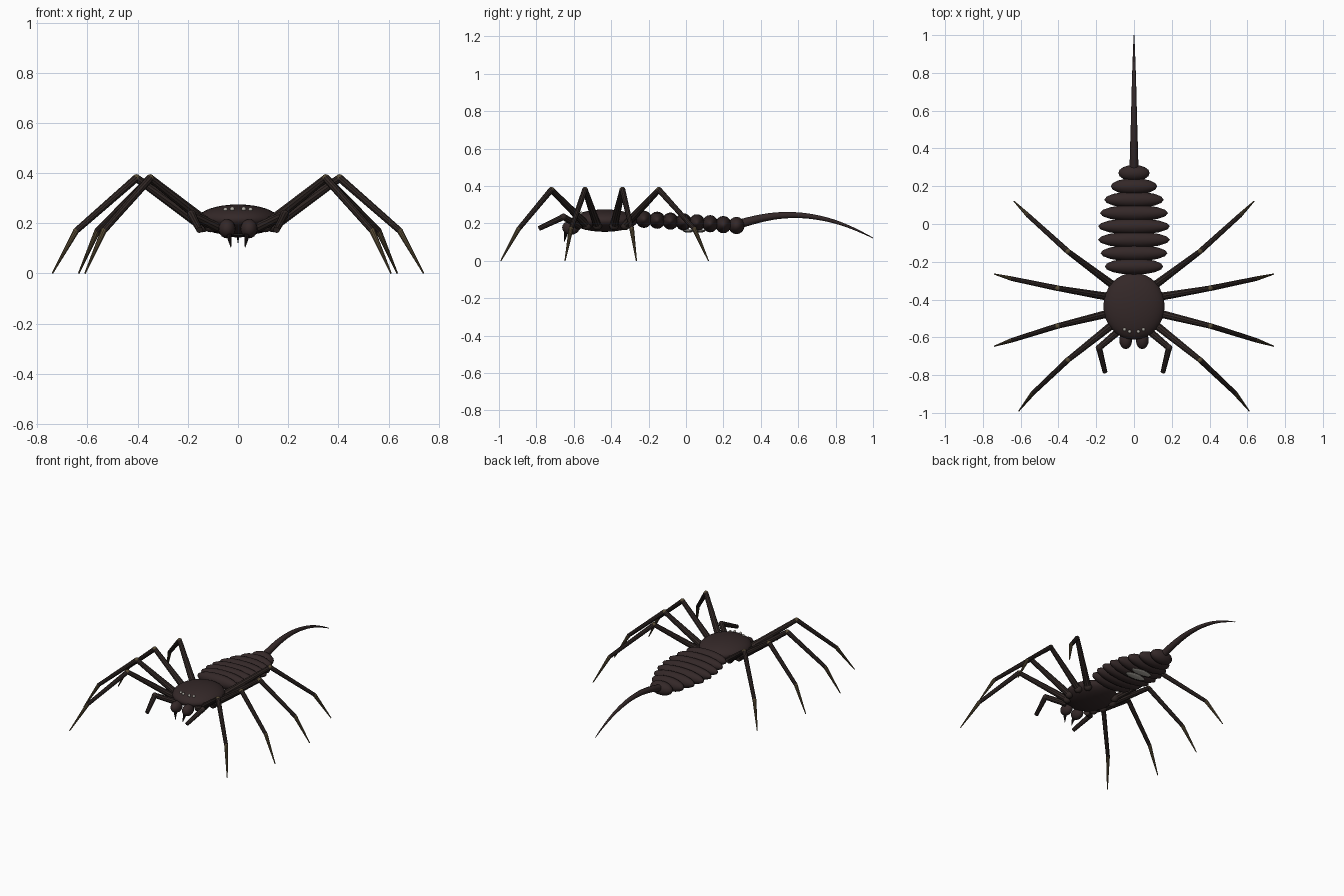
import bpy
from mathutils import Vector

cube = bpy.data.objects.get("Cube")
if cube:
    bpy.data.objects.remove(cube, do_unlink=True)


def material(name, rgb, rough=0.6):
    m = bpy.data.materials.new(name)
    m.use_nodes = True
    m.diffuse_color = (*rgb, 1)
    bsdf = m.node_tree.nodes["Principled BSDF"]
    bsdf.inputs["Base Color"].default_value = (*rgb, 1)
    bsdf.inputs["Roughness"].default_value = rough
    return m


SHELL = material("dark brown shell", (0.034, 0.021, 0.021))
LEG = material("dark brown leg", (0.031, 0.021, 0.019))
CLAW = material("olive brown claw", (0.095, 0.07, 0.035))
FANG = material("near black fang", (0.012, 0.008, 0.008))
PALE = material("pale grey", (0.42, 0.40, 0.36))


def finish(ob, name, mat):
    ob.name = name
    ob.data.materials.append(mat)
    bpy.ops.object.shade_smooth()
    return ob


def ellipsoid(name, loc, radii, mat, seg=16, rings=10):
    bpy.ops.mesh.primitive_uv_sphere_add(segments=seg, ring_count=rings, location=loc)
    ob = bpy.context.object
    ob.scale = radii
    return finish(ob, name, mat)


def limb(name, a, b, r1, r2, mat, sides=10):
    a, b = Vector(a), Vector(b)
    bpy.ops.mesh.primitive_cone_add(vertices=sides, radius1=r1, radius2=r2,
                                    depth=(b - a).length, location=(a + b) / 2)
    ob = bpy.context.object
    ob.rotation_euler = (b - a).to_track_quat('Z', 'Y').to_euler()
    finish(ob, name, mat)
    bpy.ops.object.shade_smooth_by_angle()
    return ob


# Head shield
ellipsoid("head_shield", (0, -0.435, 0.215), (0.162, 0.177, 0.06), SHELL, 32, 16)

# Abdomen: overlapping flattened rings
widths = [0.155, 0.177, 0.19, 0.19, 0.18, 0.157, 0.123, 0.083]
for i, w in enumerate(widths):
    t = i / (len(widths) - 1)
    ellipsoid(f"abdomen_ring_{i + 1}", (0, -0.225 + 0.495 * t, 0.222 - 0.033 * t),
              (w, 0.043, 0.046), SHELL, 16, 10)

# Pale plates under the abdomen
for i, y in enumerate((0.012, 0.075)):
    ellipsoid(f"belly_plate_{i + 1}", (0, y, 0.16), (0.075, 0.028, 0.009), PALE)

# Tail: one tapering curve
curve = bpy.data.curves.new("tail", 'CURVE')
curve.dimensions = '3D'
curve.bevel_depth = 1
curve.bevel_resolution = 2
curve.use_fill_caps = True
spline = curve.splines.new('NURBS')
path = [(0.28, 0.195, 0.024), (0.41, 0.235, 0.021), (0.55, 0.25, 0.016),
        (0.70, 0.238, 0.013), (0.86, 0.195, 0.008), (1.0, 0.122, 0.002)]
spline.points.add(len(path) - 1)
for p, (y, z, r) in zip(spline.points, path):
    p.co = (0, y, z, 1)
    p.radius = r
spline.use_endpoint_u = True
spline.order_u = 4
curve.materials.append(SHELL)
tail = bpy.data.objects.new("tail", curve)
bpy.context.collection.objects.link(tail)

# Leg joints: hip, knee, ankle, tip
legs = {
    "front": [(0.11, -0.53, 0.19), (0.35, -0.72, 0.38), (0.535, -0.895, 0.17), (0.61, -0.99, 0)],
    "front_middle": [(0.14, -0.475, 0.19), (0.405, -0.54, 0.38), (0.645, -0.615, 0.17), (0.74, -0.647, 0)],
    "rear_middle": [(0.14, -0.385, 0.19), (0.405, -0.34, 0.38), (0.645, -0.29, 0.17), (0.74, -0.265, 0)],
    "rear": [(0.11, -0.325, 0.19), (0.35, -0.145, 0.38), (0.56, 0.045, 0.17), (0.635, 0.12, 0)],
}

for side, s in (("left", 1), ("right", -1)):
    def at(x, y, z):
        return (s * x, y, z)

    # Walking legs
    for name, pts in legs.items():
        hip, knee, ankle, tip = (at(*p) for p in pts)
        pre = f"{side}_{name}_leg"
        ellipsoid(f"{pre}_hip", hip, (0.026,) * 3, LEG)
        limb(f"{pre}_thigh", hip, knee, 0.022, 0.015, LEG)
        ellipsoid(f"{pre}_knee", knee, (0.0155,) * 3, CLAW, 12, 8)
        limb(f"{pre}_shin", knee, ankle, 0.0155, 0.0125, LEG)
        ellipsoid(f"{pre}_ankle", ankle, (0.0125,) * 3, CLAW, 12, 8)
        limb(f"{pre}_claw", ankle, tip, 0.0125, 0.003, CLAW)

    # Short feelers beside the jaws
    base, elbow, end = at(0.085, -0.57, 0.185), at(0.185, -0.655, 0.235), at(0.153, -0.785, 0.173)
    limb(f"{side}_feeler_arm", base, elbow, 0.02, 0.017, LEG)
    ellipsoid(f"{side}_feeler_elbow", elbow, (0.018,) * 3, LEG, 12, 8)
    limb(f"{side}_feeler_hand", elbow, end, 0.017, 0.013, LEG)

    # Jaws and fangs
    ellipsoid(f"{side}_jaw", at(0.044, -0.615, 0.178), (0.034, 0.047, 0.038), SHELL)
    limb(f"{side}_fang", at(0.036, -0.64, 0.155), at(0.028, -0.65, 0.103), 0.012, 0.001, FANG)

    # Eyes
    ellipsoid(f"{side}_inner_eye", at(0.023, -0.57, 0.257), (0.009,) * 3, PALE, 12, 8)
    ellipsoid(f"{side}_outer_eye", at(0.05, -0.558, 0.254), (0.009,) * 3, PALE, 12, 8)
